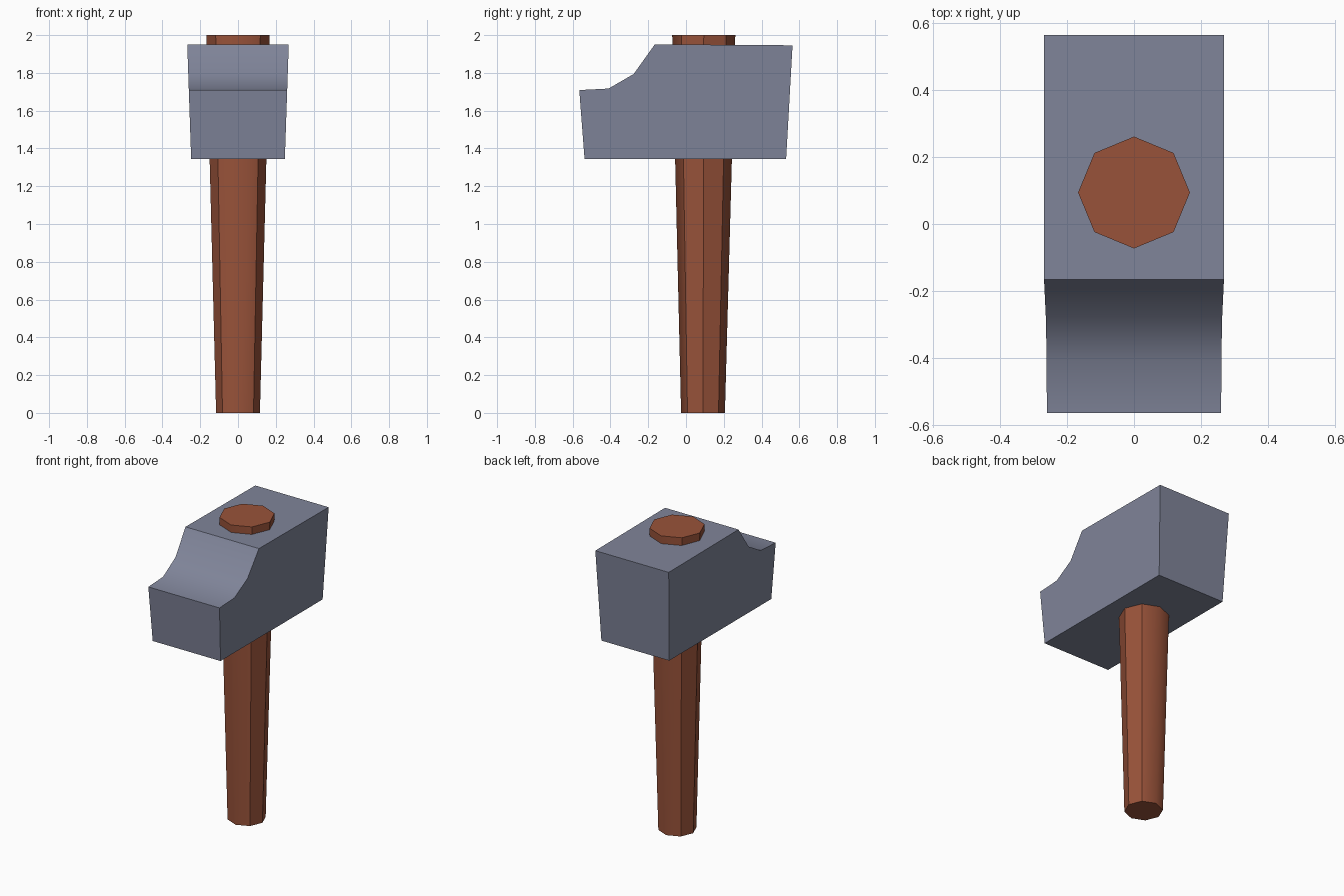
import bpy, bmesh, math

if "Cube" in bpy.data.objects:
    bpy.data.objects.remove(bpy.data.objects["Cube"])


def material(name, rgb):
    m = bpy.data.materials.new(name)
    m.diffuse_color = (*rgb, 1)
    m.use_nodes = True
    m.node_tree.nodes["Principled BSDF"].inputs["Base Color"].default_value = m.diffuse_color
    return m


def finish(name, bm, mat, is_soft):
    """Smooth faces, keeping every edge sharp unless is_soft(edge)."""
    bmesh.ops.recalc_face_normals(bm, faces=bm.faces[:])
    for f in bm.faces:
        f.smooth = True
    for e in bm.edges:
        e.smooth = is_soft(e)
    me = bpy.data.meshes.new(name)
    bm.to_mesh(me)
    bm.free()
    me.materials.append(mat)
    ob = bpy.data.objects.new(name, me)
    bpy.context.collection.objects.link(ob)
    return ob


def bridge(bm, a, b):
    """Close two matching rings of vertices into a solid."""
    n = len(a)
    bm.faces.new(a)
    bm.faces.new(b[::-1])
    for i in range(n):
        j = (i + 1) % n
        bm.faces.new((a[i], a[j], b[j], b[i]))


steel = material("grey_steel", (0.215, 0.233, 0.320))
wood = material("red_brown_wood", (0.318, 0.086, 0.042))

# Handle: tapered octagon running right through the head
bm = bmesh.new()
rings = []
for z, radius, cy in ((0, 0.116, 0.09), (2, 0.167, 0.094)):
    rings.append([bm.verts.new((radius * math.cos(i * math.pi / 4),
                                cy + radius * math.sin(i * math.pi / 4), z))
                  for i in range(8)])
bridge(bm, *rings)
# only the front and back centre edges are soft
finish("handle", bm, wood, lambda e: all(abs(v.co.x) < 0.001 for v in e.verts))

# Head: side profile (y, z), widening slightly towards the top
profile = [(-0.537, 1.344), (0.53, 1.344), (0.564, 1.946), (-0.165, 1.951),
           (-0.277, 1.794), (-0.41, 1.717), (-0.565, 1.709)]
bm = bmesh.new()
sides = []
for s in (-1, 1):
    sides.append([bm.verts.new((s * (0.248 + 0.034 * (z - 1.344)), y, z))
                  for y, z in profile])
bridge(bm, *sides)
# the scooped step is soft along its two inner creases
finish("hammer_head", bm, steel,
       lambda e: all(-0.5 < v.co.y < -0.2 for v in e.verts)
       and e.verts[0].co.x * e.verts[1].co.x < 0)
